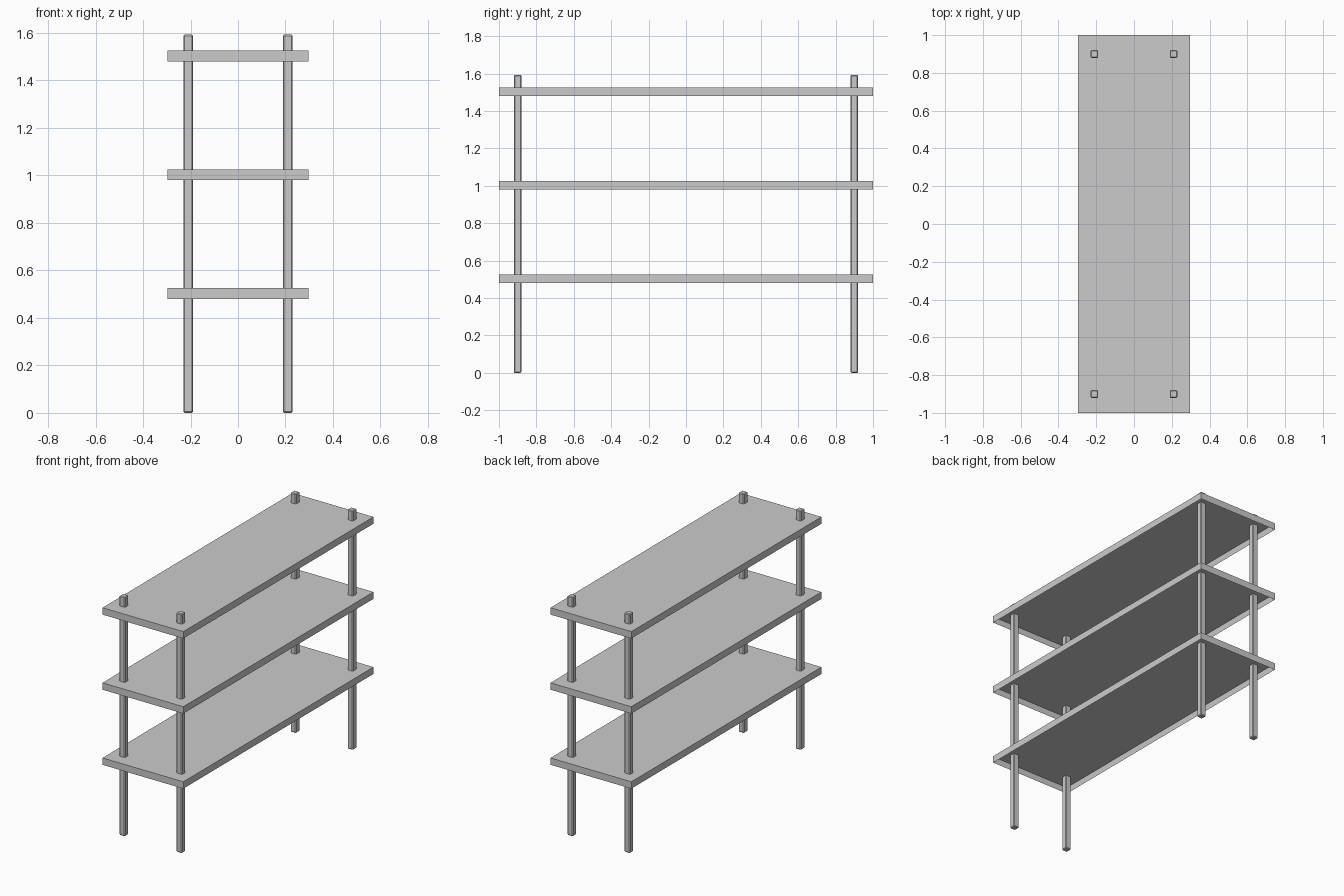
import bpy, bmesh
from mathutils import Matrix

if "Cube" in bpy.data.objects:
    bpy.data.objects.remove(bpy.data.objects["Cube"])


def finish(bm, name):
    bmesh.ops.recalc_face_normals(bm, faces=bm.faces)
    mesh = bpy.data.meshes.new(name)
    bm.to_mesh(mesh)
    bm.free()
    obj = bpy.data.objects.new(name, mesh)
    bpy.context.collection.objects.link(obj)
    return obj


def box(size, center):
    bm = bmesh.new()
    bmesh.ops.create_cube(bm, size=1, matrix=Matrix.Translation(center) @ Matrix.Diagonal((*size, 1)))
    return bm


# Shelves: folded pans, open underneath with a thin rim hanging down
SHELF_W, SHELF_L, SHELF_H, WALL = 0.595, 2.0, 0.046, 0.008
for name, z in (("lower_shelf", 0.503), ("middle_shelf", 1.003), ("upper_shelf", 1.503)):
    bm = box((SHELF_W, SHELF_L, SHELF_H), (0, 0, z))
    bm.normal_update()
    bottom = min(bm.faces, key=lambda f: f.normal.z)
    bmesh.ops.inset_region(bm, faces=[bottom], thickness=WALL)
    bmesh.ops.translate(bm, verts=bottom.verts, vec=(0, 0, SHELF_H - WALL))
    finish(bm, name)

# Corner posts: square bars with small chamfers, passing through the shelves
POST, POST_H = 0.041, 1.593
for side, x in (("left", -0.21), ("right", 0.21)):
    for end, y in (("front", -0.9), ("back", 0.9)):
        bm = box((POST, POST, POST_H), (x, y, POST_H / 2))
        bmesh.ops.bevel(bm, geom=bm.edges[:], offset=0.005, segments=1,
                        profile=0.5, affect='EDGES')
        finish(bm, f"{end}_{side}_post")
